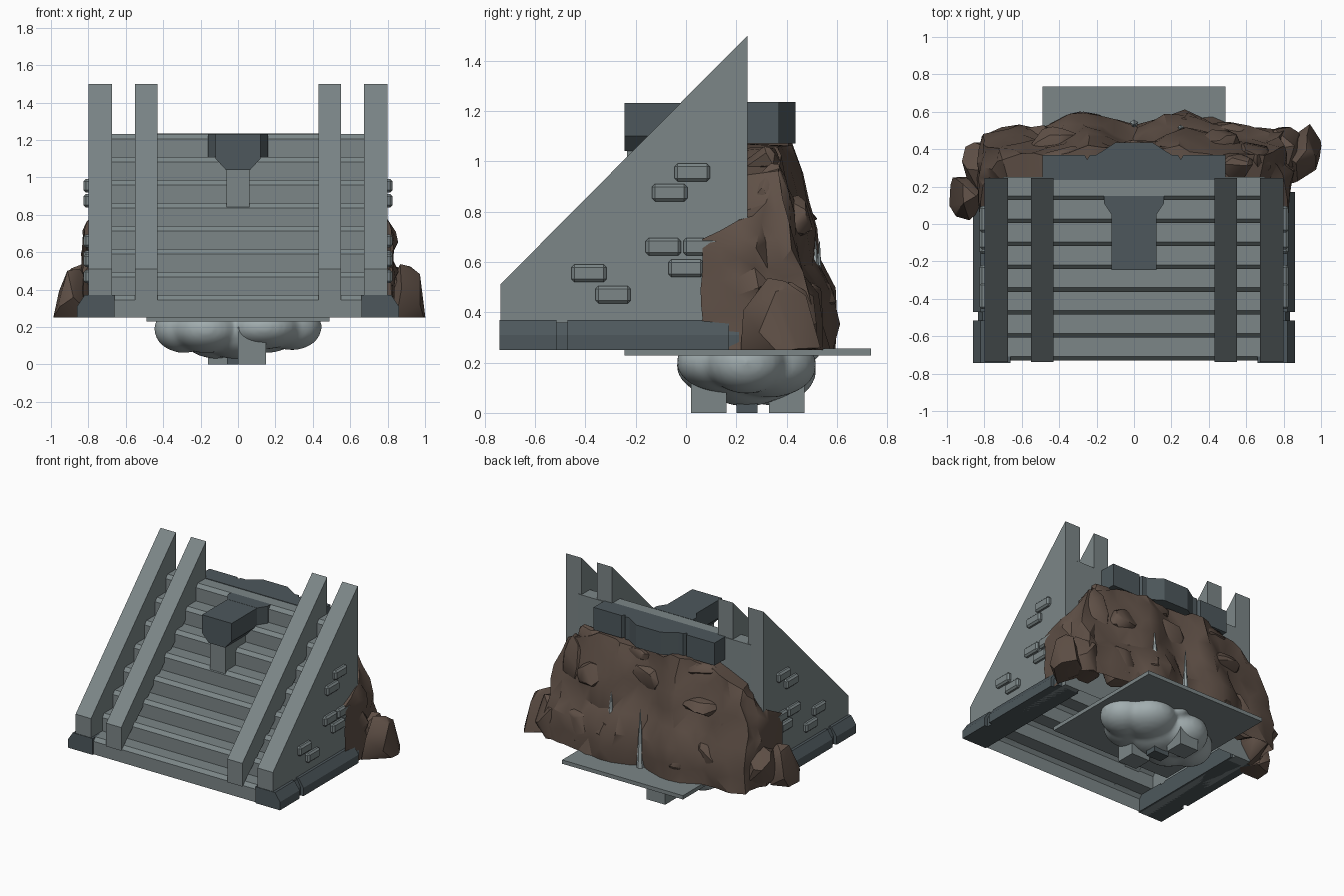
import bpy, bmesh, math, random
from mathutils import Vector, noise

if "Cube" in bpy.data.objects:
    bpy.data.objects.remove(bpy.data.objects["Cube"])

random.seed(4)


def material(name, col):
    m = bpy.data.materials.new(name)
    m.diffuse_color = (*col, 1)
    m.use_nodes = True
    m.node_tree.nodes["Principled BSDF"].inputs["Base Color"].default_value = m.diffuse_color
    return m


STONE = material("light stone", (0.20, 0.24, 0.245))
DARK = material("dark stone", (0.075, 0.097, 0.107))
ROCK = material("brown rock", (0.115, 0.080, 0.062))
PALE = material("pale grey", (0.36, 0.42, 0.43))


def finish(bm, name, mat):
    me = bpy.data.meshes.new(name)
    bmesh.ops.recalc_face_normals(bm, faces=bm.faces)
    bm.to_mesh(me)
    bm.free()
    me.materials.append(mat)
    ob = bpy.data.objects.new(name, me)
    bpy.context.collection.objects.link(ob)
    return ob


def smooth(ob, angle):
    bpy.ops.object.select_all(action='DESELECT')
    ob.select_set(True)
    bpy.context.view_layer.objects.active = ob
    bpy.ops.object.shade_smooth_by_angle(angle=math.radians(angle))


def prism(name, pts, axis, a, b, mat):
    """Extrude a 2D profile along an axis from a to b."""
    def place(p, t):
        return {'x': (t, p[0], p[1]), 'y': (p[0], t, p[1]), 'z': (p[0], p[1], t)}[axis]
    bm = bmesh.new()
    A = [bm.verts.new(place(p, a)) for p in pts]
    B = [bm.verts.new(place(p, b)) for p in pts]
    bm.faces.new(A)
    bm.faces.new(B)
    n = len(pts)
    for i in range(n):
        bm.faces.new((A[i], A[(i + 1) % n], B[(i + 1) % n], B[i]))
    return finish(bm, name, mat)


def box(name, x0, x1, y0, y1, z0, z1, mat, bevel=0):
    ob = prism(name, [(x0, y0), (x1, y0), (x1, y1), (x0, y1)], 'z', z0, z1, mat)
    if bevel:
        m = ob.modifiers.new("bevel", 'BEVEL')
        m.width, m.segments = bevel, 1
    return ob


# staircase: open shell with chamfered nosings and a back wall
prof = [(-0.73, 0.25)]
for k in range(8):
    y, z = -0.73 + 0.1225 * k, 0.37 + 0.123 * k
    prof += [(y, z - 0.025), (y + 0.022, z), (y + 0.1225, z)]
prof += [(0.245, 0.25)]
bm = bmesh.new()
L = [bm.verts.new((-0.70, *p)) for p in prof]
R = [bm.verts.new((0.70, *p)) for p in prof]
for i in range(len(prof) - 1):
    bm.faces.new((L[i], R[i], R[i + 1], L[i + 1]))
finish(bm, "stairs", STONE)

# sloping rails, plinths and wall bricks, on both sides
rail = [(-0.738, 0.25), (-0.738, 0.51), (0.245, 1.5), (0.245, 0.25)]
inner = [(-0.738, 0.34), (-0.738, 0.51), (0.245, 1.5), (0.245, 1.1), (0.1, 1.1)]
bricks = [(0.025, 0.955), (-0.065, 0.875), (-0.09, 0.66), (0.06, 0.66),
          (0.0, 0.575), (-0.385, 0.555), (-0.29, 0.47)]
plinth = [(0.66, 0.25), (0.86, 0.25), (0.86, 0.31), (0.82, 0.37), (0.66, 0.37)]
core = [(0.66, 0.25), (0.835, 0.25), (0.835, 0.31), (0.81, 0.36), (0.66, 0.36)]
for s in (-1, 1):
    prism("outer_rail", rail, 'x', s * 0.675, s * 0.8, STONE)
    prism("inner_rail", inner, 'x', s * 0.43, s * 0.552, STONE)
    for a, b in ((-0.742, -0.515), (-0.47, 0.17)):
        prism("plinth", [(s * x, z) for x, z in plinth], 'y', a, b, DARK)
    prism("plinth_core", [(s * x, z) for x, z in core], 'y', -0.73, 0.21, DARK)
    for y, z in bricks:
        box("wall_brick", min(s * 0.78, s * 0.826), max(s * 0.78, s * 0.826),
            y - 0.07, y + 0.07, z - 0.035, z + 0.035, STONE, 0.012)

# carved block on its post at the top of the stairs
prism("carved_block", [(-0.12, 1.232), (-0.12, 1.1), (-0.065, 1.04), (0.065, 1.04),
                       (0.12, 1.1), (0.12, 1.232)], 'y', -0.245, 0.1, DARK)
prism("block_shoulders", [(-0.12, 0.05), (-0.16, 0.11), (-0.16, 0.15), (0.16, 0.15),
                          (0.16, 0.11), (0.12, 0.05)], 'z', 1.09, 1.233, DARK)
box("block_post", -0.062, 0.062, -0.235, 0.0, 0.84, 1.06, STONE)

# lintel along the back edge, with notches and a central bulge
half = [(0.1, 0.435), (0.2, 0.37), (0.235, 0.37), (0.25, 0.345), (0.265, 0.37),
        (0.49, 0.37), (0.49, 0.235)]
prism("back_lintel", half + [(-x, y) for x, y in reversed(half)], 'z', 1.07, 1.235, DARK)

# rocky hillside wrapped around the back
base = [(0.825, 0.06), (0.84, 0.28), (0.79, 0.49), (0.52, 0.53), (0.27, 0.60), (0.0, 0.52)]
base += [(-x, y) for x, y in reversed(base[:-1])]
tops = [0.69, 0.80, 0.95, 1.05, 1.08, 1.05, 1.08, 1.05, 0.95, 0.80, 0.69]
depth = [1.0, 0.99, 0.97, 0.80, 0.73, 0.68, 0.56, 0.42]      # bulge at each level
SUB, ROWS = 3, 7
bm = bmesh.new()
grid = []
for c in range((len(base) - 1) * SUB + 1):
    i = min(c // SUB, len(base) - 2)
    f = c / SUB - i
    x, y = Vector(base[i]).lerp(Vector(base[i + 1]), f)
    top = tops[i] + (tops[i + 1] - tops[i]) * f
    end = min(c, (len(base) - 1) * SUB - c) < SUB
    col = []
    for r in range(ROWS + 1):
        z = 0.25 + (top - 0.25) * r / ROWS
        px = x * (1 - 0.16 * max(0, z - 0.7) / 0.37)
        py = y if end else 0.25 + (y - 0.25) * depth[r]
        j = 0.006 if end else 0.022
        n = noise.noise_vector(Vector((x * 4, y * 4, z * 3)))
        px += j * (random.uniform(-1, 1) + (0 if end else n.x))
        py += j * (random.uniform(-0.8, 0.8) + n.y * 1.5)
        z += 0 if r == 0 else j * random.uniform(-1, 0.6)
        col.append(bm.verts.new((px, py, z)))
    col.append(bm.verts.new((x * 0.84, min(y, 0.2), top - 0.01)))
    grid.append(col)
for a, b in zip(grid, grid[1:]):
    for r in range(ROWS + 1):
        bm.faces.new((a[r], b[r], b[r + 1], a[r + 1]))
bmesh.ops.triangulate(bm, faces=bm.faces)
smooth(finish(bm, "rock_hillside", ROCK), 32)


def boulder(c, size, seed):
    """Faceted lump of rock: hull of jittered points, flat on the base level."""
    rng = random.Random(seed)
    bm = bmesh.new()
    for _ in range(22):
        d = Vector((rng.gauss(0, 1), rng.gauss(0, 1), rng.gauss(0, 1))).normalized()
        p = Vector([c[i] + d[i] * size[i] * rng.uniform(0.9, 1.08) for i in range(3)])
        p.z = max(p.z, 0.25)
        bm.verts.new(p)
    res = bmesh.ops.convex_hull(bm, input=bm.verts)
    bmesh.ops.delete(bm, geom=list({v for v in res["geom_interior"] + res["geom_unused"]
                                    if isinstance(v, bmesh.types.BMVert)}), context='VERTS')
    smooth(finish(bm, "boulder", ROCK), 32)


# outcrops at the sides, ledges on the back
for i, (c, size) in enumerate([
        ((-0.885, 0.15, 0.28), (0.125, 0.13, 0.24)), ((-0.83, 0.30, 0.36), (0.12, 0.15, 0.20)),
        ((0.88, 0.38, 0.30), (0.12, 0.17, 0.25)), ((0.78, 0.40, 0.36), (0.13, 0.14, 0.20)),
        ((0.50, 0.45, 0.38), (0.16, 0.11, 0.18)), ((-0.50, 0.45, 0.38), (0.17, 0.10, 0.20)),
        ((0.27, 0.50, 0.45), (0.14, 0.10, 0.09)), ((-0.30, 0.50, 0.40), (0.11, 0.10, 0.14)),
        ((0.45, 0.42, 0.77), (0.14, 0.09, 0.10)), ((-0.42, 0.42, 0.78), (0.16, 0.10, 0.06)),
        ((0.05, 0.40, 0.84), (0.13, 0.07, 0.12)), ((-0.62, 0.36, 0.68), (0.13, 0.10, 0.15)),
        ((0.64, 0.34, 0.77), (0.12, 0.10, 0.22)), ((0.15, 0.36, 1.0), (0.16, 0.07, 0.07)),
        ((-0.35, 0.34, 1.0), (0.15, 0.08, 0.08)), ((0.55, 0.30, 1.0), (0.10, 0.08, 0.08))]):
    boulder(c, size, i + 10)

# slender spikes on the back
for x, y, z0, z1, r in ((0, 0.53, 0.25, 0.68, 0.026), (0.25, 0.51, 0.54, 0.73, 0.024),
                        (-0.25, 0.51, 0.54, 0.70, 0.022)):
    bpy.ops.mesh.primitive_cone_add(vertices=6, radius1=r, radius2=0.002, depth=z1 - z0,
                                    location=(x, y, (z0 + z1) / 2))
    bpy.context.object.name = "spike"
    bpy.context.object.data.materials.append(PALE)

# slab under the hill, with three feet
box("under_slab", -0.49, 0.49, -0.245, 0.735, 0.228, 0.256, STONE)
box("foot", 0.0, 0.15, 0.02, 0.16, 0, 0.2, STONE)
box("foot", -0.16, -0.01, 0.33, 0.47, 0, 0.2, STONE)
box("foot", -0.06, 0.06, 0.20, 0.285, 0.0, 0.1, DARK)

# smooth rounded lump below the slab, fused from spheres
bm = bmesh.new()
for x, y, z, r, sz in ((-0.29, 0.22, 0.19, 0.16, 0.13), (-0.17, 0.15, 0.19, 0.19, 0.13),
                       (-0.12, 0.33, 0.17, 0.19, 0.14), (0.0, 0.24, 0.16, 0.20, 0.135),
                       (0.14, 0.16, 0.20, 0.20, 0.12), (0.15, 0.33, 0.19, 0.19, 0.13),
                       (0.29, 0.24, 0.20, 0.16, 0.125), (0.0, 0.49, 0.25, 0.05, 0.05)):
    new = bmesh.ops.create_icosphere(bm, subdivisions=3, radius=1)["verts"]
    for v in new:
        # keep the lump from rising through the slab
        v.co = Vector((x + v.co.x * r, y + v.co.y * r, min(z + v.co.z * sz, 0.29)))
lump = finish(bm, "rounded_lump", PALE)
m = lump.modifiers.new("fuse", 'REMESH')
m.mode, m.voxel_size, m.use_smooth_shade = 'VOXEL', 0.016, True
m = lump.modifiers.new("soften", 'SMOOTH')
m.iterations = 10
